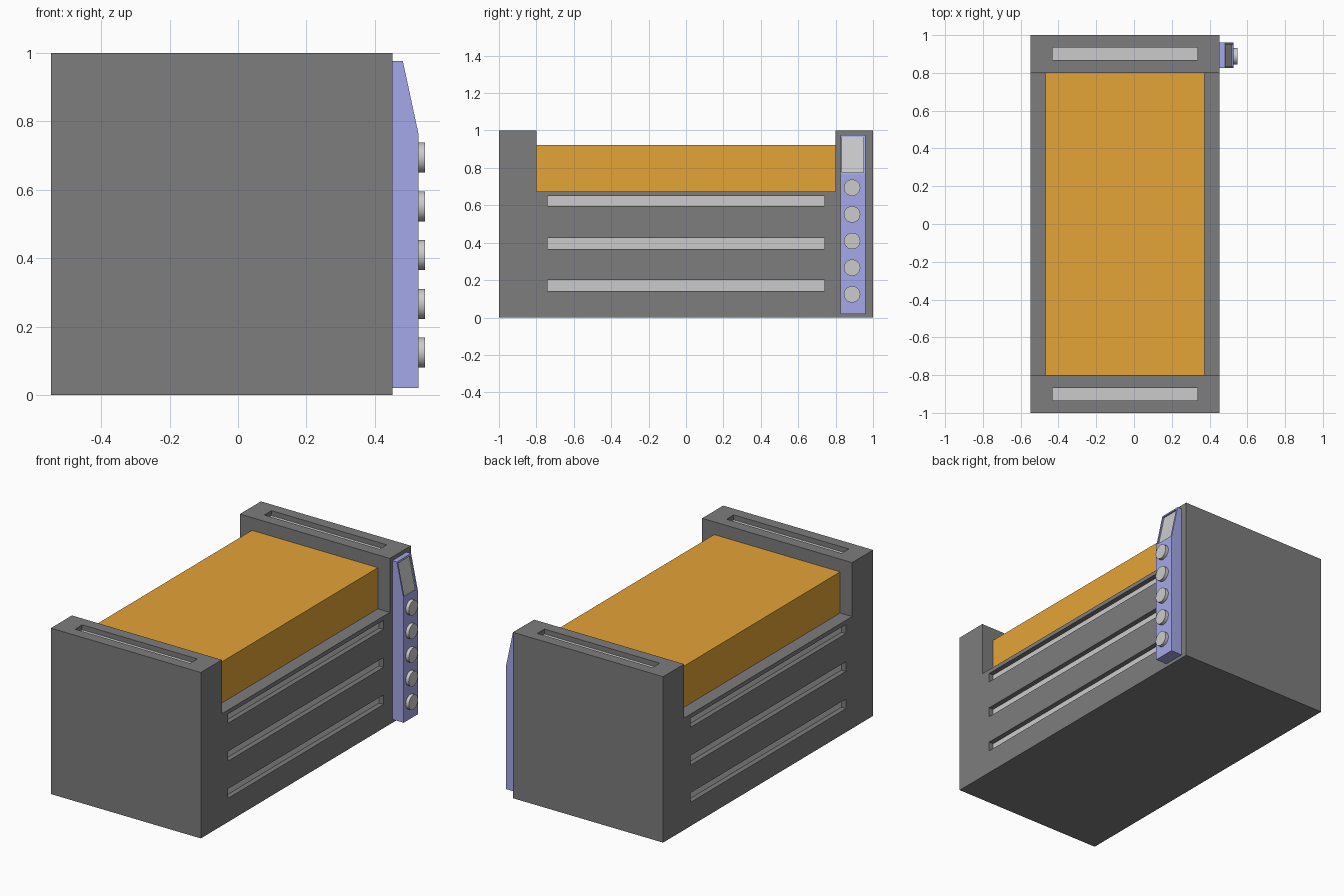
import bpy, bmesh, math
from mathutils import Matrix, Vector

if "Cube" in bpy.data.objects:
    bpy.data.objects.remove(bpy.data.objects["Cube"])


def material(name, rgb):
    m = bpy.data.materials.new(name)
    m.diffuse_color = (*rgb, 1)
    m.use_nodes = True
    m.node_tree.nodes["Principled BSDF"].inputs["Base Color"].default_value = m.diffuse_color
    return m


def finish(name, bm, mat=None):
    bmesh.ops.recalc_face_normals(bm, faces=bm.faces[:])
    me = bpy.data.meshes.new(name)
    bm.to_mesh(me)
    bm.free()
    ob = bpy.data.objects.new(name, me)
    bpy.context.collection.objects.link(ob)
    if mat:
        me.materials.append(mat)
    return ob


def add_box(bm, lo, hi):
    lo, hi = Vector(lo), Vector(hi)
    m = Matrix.Translation((lo + hi) / 2) @ Matrix.Diagonal((*(hi - lo), 1))
    bmesh.ops.create_cube(bm, size=1, matrix=m)


def prism(bm, pts, direction):
    face = bm.faces.new([bm.verts.new(p) for p in pts])
    geo = bmesh.ops.extrude_face_region(bm, geom=[face])["geom"]
    bmesh.ops.translate(bm, vec=direction,
                        verts=[v for v in geo if isinstance(v, bmesh.types.BMVert)])


dark = material("dark_grey", (0.205, 0.205, 0.205))
orange = material("orange", (0.775, 0.37, 0.038))
blue = material("pale_blue", (0.376, 0.397, 0.807))

X0, X1, CX = -0.5475, 0.4525, -0.0475
DEPTH, PLATE = 0.03, 0.01

# Body: U-shaped side profile swept across the width
bm = bmesh.new()
profile = [(-1, 0), (1, 0), (1, 1), (0.8, 1), (0.8, 0.675),
           (-0.8, 0.675), (-0.8, 1), (-1, 1)]
prism(bm, [(X0, y, z) for y, z in profile], (X1 - X0, 0, 0))
body = finish("body", bm, dark)

# Slots on both sides and on both end tops, each with a light strip at its floor
cut, strips = bmesh.new(), bmesh.new()
for z0, z1 in ((0.143, 0.2), (0.367, 0.425), (0.595, 0.65)):
    for side in (-1, 1):
        def span(bm, inner, outer):
            a, b = sorted((CX + side * (0.5 - inner), CX + side * (0.5 - outer)))
            add_box(bm, (a, -0.74, z0), (b, 0.74, z1))
        span(cut, DEPTH + PLATE / 2, -0.02)
        span(strips, DEPTH + PLATE, DEPTH)
for side in (-1, 1):
    y0, y1 = sorted((side * 0.867, side * 0.935))
    add_box(cut, (CX - 0.384, y0, 1 - DEPTH - PLATE / 2), (CX + 0.384, y1, 1.02))
    add_box(strips, (CX - 0.384, y0, 1 - DEPTH - PLATE), (CX + 0.384, y1, 1 - DEPTH))
finish("slot_strips", strips)
cutter = finish("slot_cutter", cut)


def carve(ob, tool):
    mod = ob.modifiers.new("carve", "BOOLEAN")
    mod.operation, mod.object, mod.solver = "DIFFERENCE", tool, "EXACT"
    bpy.context.view_layer.objects.active = ob
    bpy.ops.object.modifier_apply(modifier=mod.name)
    bpy.data.objects.remove(tool)


carve(body, cutter)

# Orange block resting in the cradle
bm = bmesh.new()
add_box(bm, (CX - 0.42, -0.8, 0.675), (CX + 0.42, 0.8, 0.923))
finish("cargo_block", bm, orange)

# Control panel with sloped top
bm = bmesh.new()
low, high = Vector((0.5275, 0, 0.765)), Vector((0.482, 0, 0.977))
prof = [(X1, 0.02), (low.x, 0.02), (low.x, low.z), (high.x, high.z), (X1, high.z)]
prism(bm, [(x, 0.825, z) for x, z in prof], (0, 0.135, 0))
panel = finish("control_panel", bm, blue)


# Recessed screen on the slope
def slope_slab(bm, d0, d1):
    t = high - low
    n = Vector((t.z, 0, -t.x)).normalized()
    a, b = low + t * 0.05, low + t * 0.95
    pts = [a + n * d0, b + n * d0, b + n * d1, a + n * d1]
    prism(bm, [(p.x, 0.834, p.z) for p in pts], (0, 0.115, 0))


bm = bmesh.new()
slope_slab(bm, -0.011, 0.02)
carve(panel, finish("screen_cutter", bm))
bm = bmesh.new()
slope_slab(bm, -0.014, -0.008)
finish("screen", bm)

# Column of round buttons
for i in range(5):
    bm = bmesh.new()
    m = Matrix.Translation((0.5345, 0.888, 0.124 + i * 0.1425)) @ Matrix.Rotation(math.pi / 2, 4, "Y")
    bmesh.ops.create_cone(bm, cap_ends=True, segments=32, radius1=0.044,
                          radius2=0.044, depth=0.026, matrix=m)
    ob = finish(f"button_{i + 1}", bm)
    bpy.ops.object.select_all(action="DESELECT")
    ob.select_set(True)
    bpy.context.view_layer.objects.active = ob
    bpy.ops.object.shade_smooth_by_angle(angle=math.radians(30))
